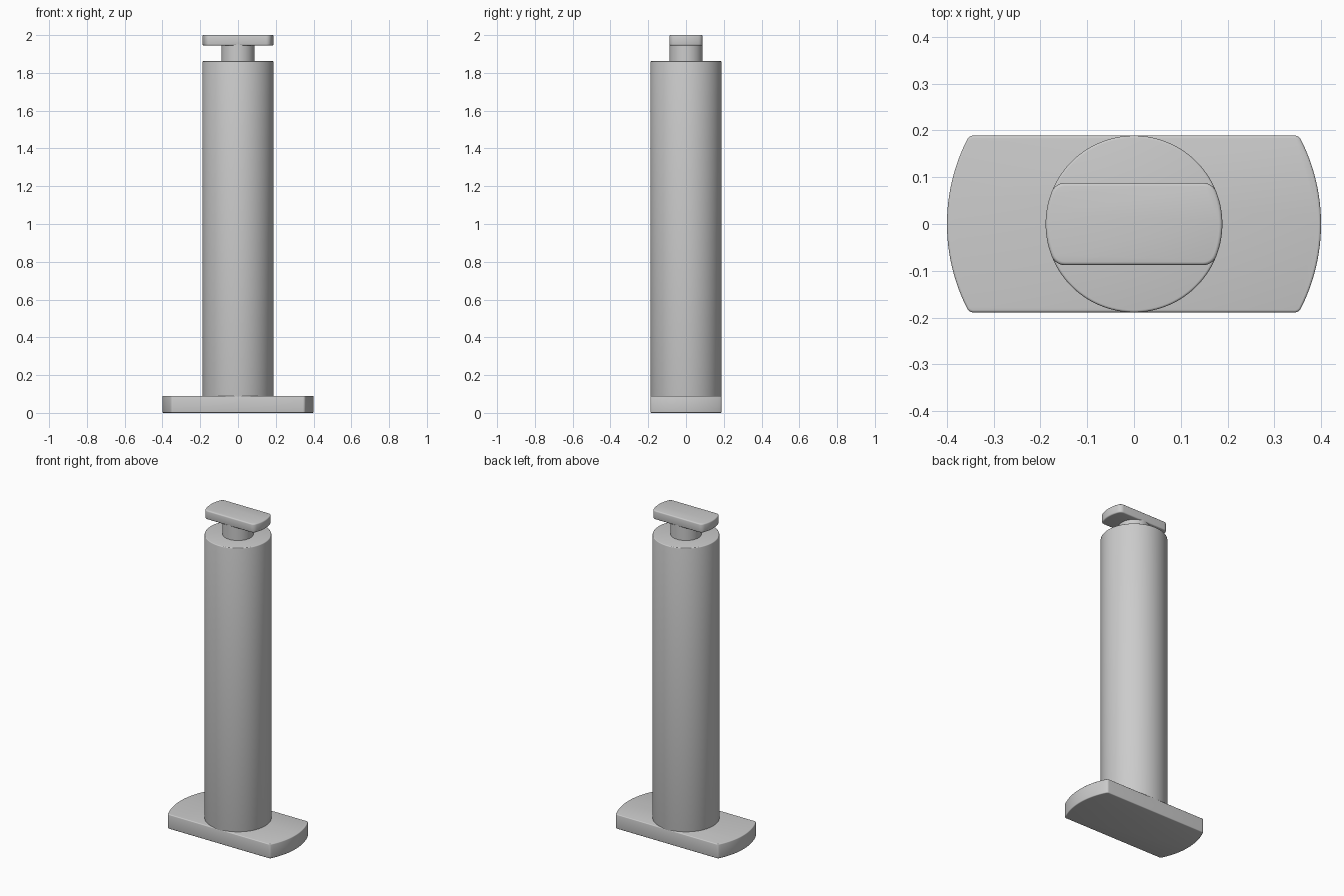
import bpy
import bmesh
from math import atan2, cos, pi, radians, sin, sqrt

old = bpy.data.objects.get("Cube")
if old:
    bpy.data.objects.remove(old, do_unlink=True)

grey = bpy.data.materials.new("plain grey")
grey.use_nodes = True
colour = (0.6, 0.6, 0.6, 1)
grey.diffuse_color = colour
grey.node_tree.nodes["Principled BSDF"].inputs["Base Color"].default_value = colour


def arc(cx, cy, r, start, end, steps):
    angles = [start + (end - start) * i / steps for i in range(steps + 1)]
    return [(cx + r * cos(a), cy + r * sin(a)) for a in angles]


def flat_sided_disc(radius, half_depth, fillet):
    """Disc outline cut by two straight sides, with rounded corners."""
    cy = half_depth - fillet
    cx = sqrt((radius - fillet) ** 2 - cy ** 2)
    a = atan2(cy, cx)
    right = arc(cx, -cy, fillet, -pi / 2, -a, 6)[:-1]
    right += arc(0, 0, radius, -a, a, 24)
    right += arc(cx, cy, fillet, a, pi / 2, 6)[1:]
    return right + [(-x, -y) for x, y in right]


def circle(radius):
    return arc(0, 0, radius, 0, 2 * pi, 96)[:-1]


def prism(name, outline, bottom, top, edge):
    """Extruded outline with softened rims."""
    bm = bmesh.new()
    face = bm.faces.new([bm.verts.new((x, y, bottom)) for x, y in outline])
    up = bmesh.ops.extrude_face_region(bm, geom=[face], use_keep_orig=True)
    moved = [v for v in up["geom"] if isinstance(v, bmesh.types.BMVert)]
    bmesh.ops.translate(bm, verts=moved, vec=(0, 0, top - bottom))
    bmesh.ops.recalc_face_normals(bm, faces=bm.faces)
    rims = [e for e in bm.edges if e.calc_face_angle(0) > radians(60)]
    if edge:
        bmesh.ops.bevel(bm, geom=rims, offset=edge, segments=3,
                        profile=0.5, affect='EDGES')
    mesh = bpy.data.meshes.new(name)
    bm.to_mesh(mesh)
    bm.free()
    mesh.materials.append(grey)
    obj = bpy.data.objects.new(name, mesh)
    bpy.context.collection.objects.link(obj)
    bpy.ops.object.select_all(action='DESELECT')
    obj.select_set(True)
    bpy.context.view_layer.objects.active = obj
    bpy.ops.object.shade_smooth_by_angle(angle=radians(35))


# Foot plate, column, neck and head plate
prism("base_plate", flat_sided_disc(0.4, 0.189, 0.015), 0, 0.09, 0.005)
prism("column", circle(0.189), 0.08, 1.862, 0.005)
prism("neck", circle(0.088), 1.85, 1.96, 0)
prism("head_plate", flat_sided_disc(0.189, 0.088, 0.03), 1.945, 2, 0.007)
